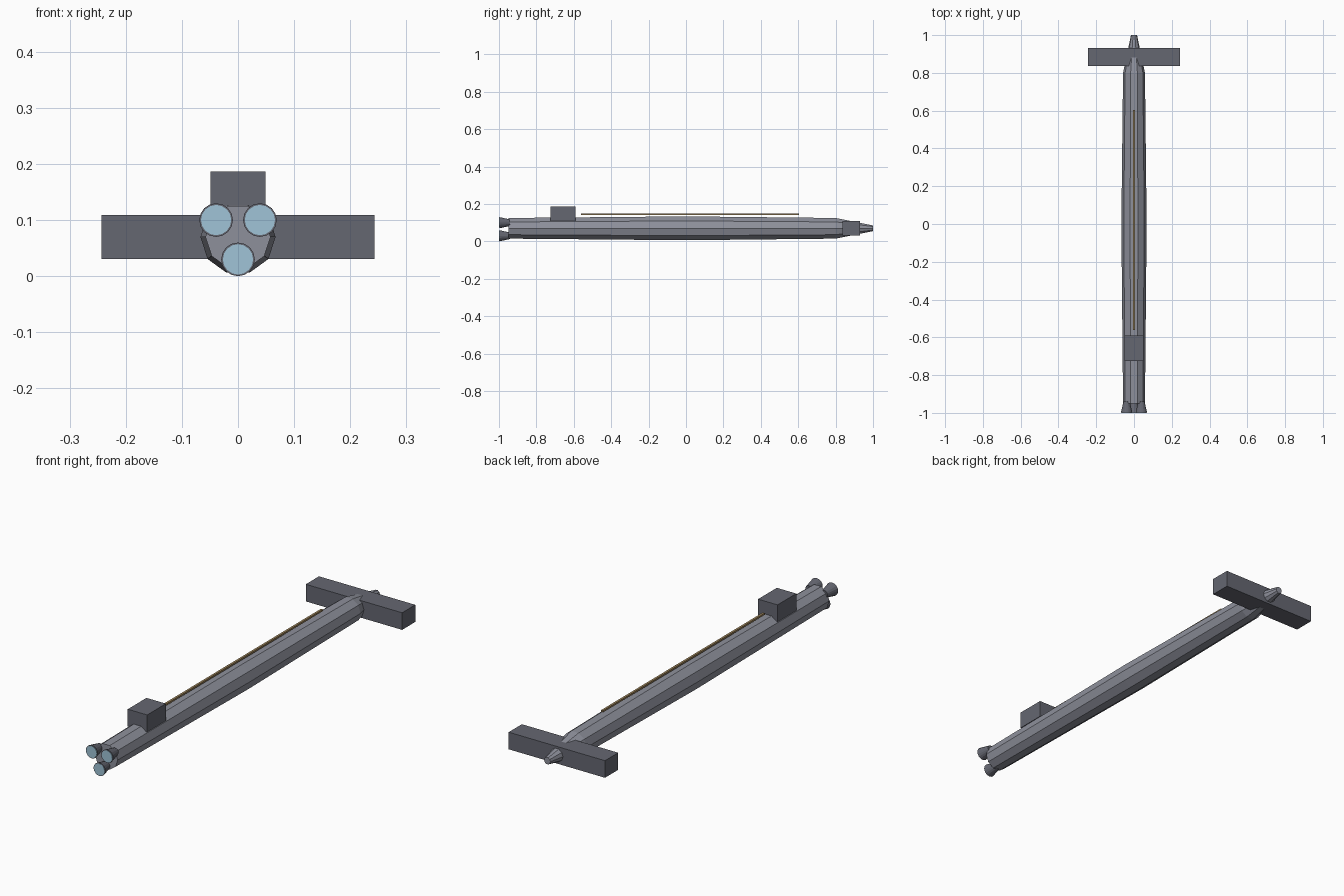
import bpy, bmesh
from math import radians
from mathutils import Matrix, Vector

if "Cube" in bpy.data.objects:
    bpy.data.objects.remove(bpy.data.objects["Cube"], do_unlink=True)

AXIS_Z = 0.07


def material(name, color):
    mat = bpy.data.materials.new(name)
    mat.use_nodes = True
    mat.diffuse_color = (*color, 1)
    mat.node_tree.nodes["Principled BSDF"].inputs["Base Color"].default_value = (*color, 1)
    return mat


hull_gray = material("hull gray", (0.27, 0.28, 0.33))
dark_gray = material("dark gray", (0.13, 0.135, 0.165))
glow_blue = material("engine glow blue", (0.35, 0.55, 0.68))
rail_gold = material("rail gold", (0.35, 0.24, 0.11))


def finish(name, bm, mat):
    bmesh.ops.recalc_face_normals(bm, faces=bm.faces)
    mesh = bpy.data.meshes.new(name)
    bm.to_mesh(mesh)
    bm.free()
    mesh.materials.append(mat)
    obj = bpy.data.objects.new(name, mesh)
    bpy.context.collection.objects.link(obj)
    return obj


def box(name, center, size, mat):
    bm = bmesh.new()
    place = Matrix.Translation(center) @ Matrix.Diagonal((*size, 1))
    bmesh.ops.create_cube(bm, size=1, matrix=place)
    return finish(name, bm, mat)


def lofted(name, stations, sides, center, mat):
    """Regular polygon rings (y, radius) joined along the y axis and capped."""
    bm = bmesh.new()
    rings = []
    for y, radius in stations:
        start = Vector((radius, 0, 0))
        rings.append([bm.verts.new(Vector((center[0], y, center[1]))
                      + Matrix.Rotation(radians(360 * i / sides), 3, "Y") @ start)
                      for i in range(sides)])
    for a, b in zip(rings, rings[1:]):
        for i in range(sides):
            j = (i + 1) % sides
            bm.faces.new((a[i], a[j], b[j], b[i]))
    bm.faces.new(rings[0])
    bm.faces.new(rings[-1])
    return finish(name, bm, mat)


# Ten-sided spindle hull with a blunt tapered nose
lofted("hull", [(-0.95, 0.058), (0, 0.067), (0.8, 0.058), (1.0, 0.016)],
       10, (0, AXIS_Z), hull_gray)

# Crosswise block near the nose, and the deck tower
box("cross_block", (0, 0.883, AXIS_Z), (0.486, 0.095, 0.078), dark_gray)
box("deck_tower", (0, -0.657, 0.148), (0.098, 0.135, 0.078), dark_gray)

# Slim rail floating over the deck
box("dorsal_rail", (0, 0.022, 0.145), (0.01, 1.165, 0.008), rail_gold)

# Three flared engines with glowing outlets
for label, x, z in (("left", 0.039, 0.1), ("right", -0.039, 0.1), ("lower", 0, 0.03)):
    lofted(label + "_engine", [(-0.998, 0.03), (-0.94, 0.017)], 16, (x, z), dark_gray)
    lofted(label + "_engine_glow", [(-1.0, 0.027), (-0.996, 0.027)], 16, (x, z), glow_blue)
